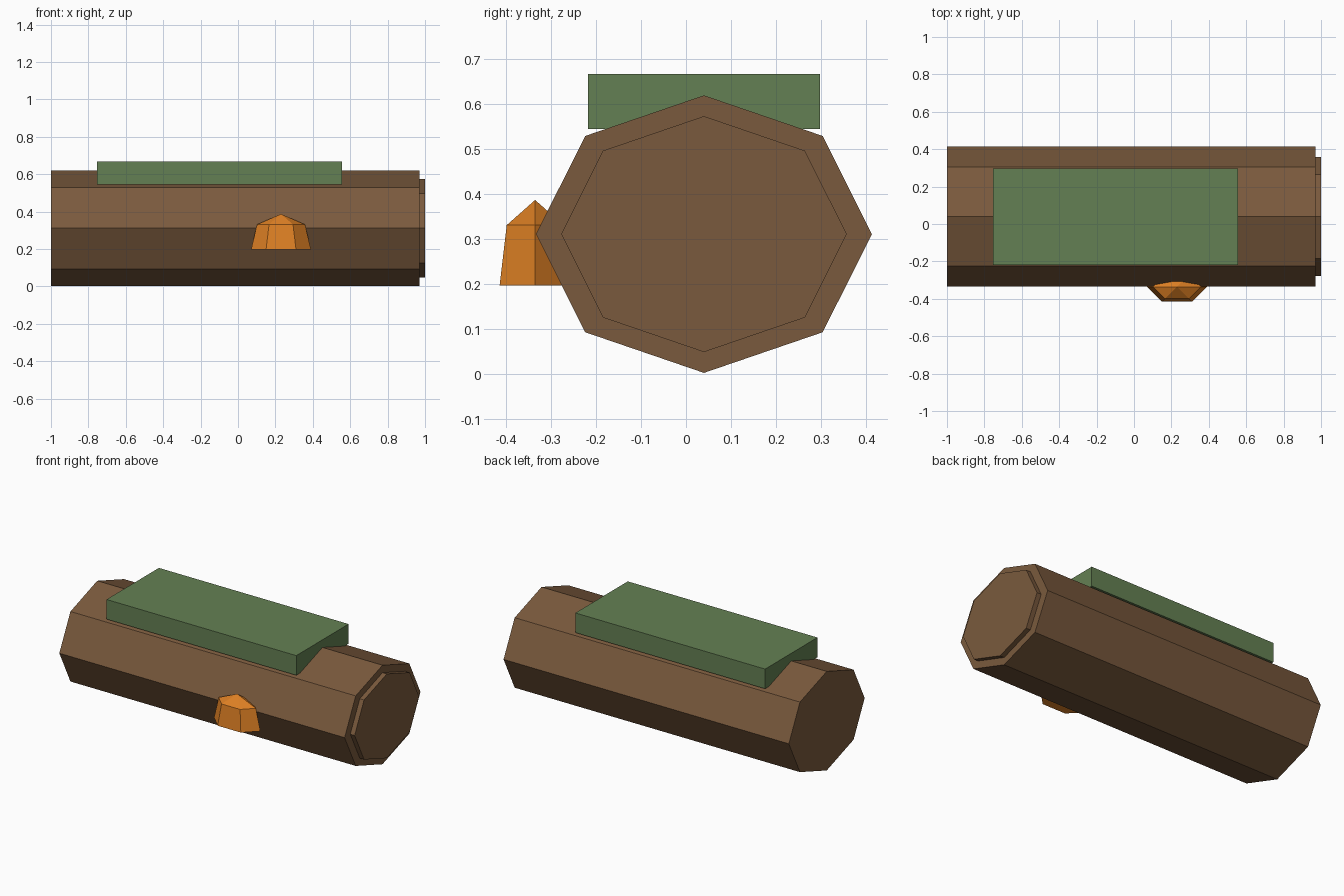
import bpy, bmesh
from math import cos, sin, tau

if "Cube" in bpy.data.objects:
    bpy.data.objects.remove(bpy.data.objects["Cube"])


def material(name, rgb):
    lin = [((c / 255 + 0.055) / 1.055) ** 2.4 for c in rgb] + [1.0]
    mat = bpy.data.materials.new(name)
    mat.use_nodes = True
    mat.diffuse_color = lin
    bsdf = mat.node_tree.nodes["Principled BSDF"]
    bsdf.inputs["Base Color"].default_value = lin
    bsdf.inputs["Roughness"].default_value = 0.9
    return mat


def finish(name, bm, mat):
    bmesh.ops.recalc_face_normals(bm, faces=bm.faces)
    mesh = bpy.data.meshes.new(name)
    bm.to_mesh(mesh)
    bm.free()
    mesh.materials.append(mat)
    bpy.context.collection.objects.link(bpy.data.objects.new(name, mesh))


def loft(bm, rings):
    """Closed flat-sided solid through matching rings of points."""
    loops = [[bm.verts.new(p) for p in ring] for ring in rings]
    n = len(loops[0])
    for a, b in zip(loops, loops[1:]):
        for i in range(n):
            j = (i + 1) % n
            bm.faces.new((a[i], a[j], b[j], b[i]))
    caps = [bm.faces.new(loops[0]), bm.faces.new(loops[-1])]
    return caps


bark = material("bark brown", (122, 90, 61))
green = material("moss green", (100, 128, 83))
orange = material("mushroom orange", (222, 128, 36))

LOG_Y, LOG_Z = 0.04, 0.311


def log_ring(x, scale=1.0):
    return [(x, LOG_Y + 0.374 * scale * cos(tau * i / 8),
             LOG_Z + 0.309 * scale * sin(tau * i / 8)) for i in range(8)]


# Eight-sided trunk lying along x
bm = bmesh.new()
loft(bm, [log_ring(-1), log_ring(0.97)])
finish("log_trunk", bm, bark)

# Raised cut end on the left side
bm = bmesh.new()
loft(bm, [log_ring(0.94, 0.85), log_ring(1, 0.85)])
finish("log_cut_end", bm, bark)

# Moss slab resting on top
bm = bmesh.new()
bmesh.ops.create_cube(bm, size=1)
bmesh.ops.scale(bm, vec=(1.31, 0.516, 0.123), verts=bm.verts)
bmesh.ops.translate(bm, vec=(-0.1, 0.04, 0.606), verts=bm.verts)
finish("moss_slab", bm, green)


# Flattened six-sided mushroom growing from the front
def mushroom_ring(z, r):
    return [(0.23 + r * cos(tau * i / 6), -0.336 + 0.57 * r * sin(tau * i / 6), z)
            for i in range(6)]


bm = bmesh.new()
caps = loft(bm, [mushroom_ring(0.197, 0.16), mushroom_ring(0.331, 0.128)])
tip = bmesh.ops.poke(bm, faces=[caps[1]])["verts"][0]
tip.co.z = 0.387
finish("mushroom", bm, orange)
